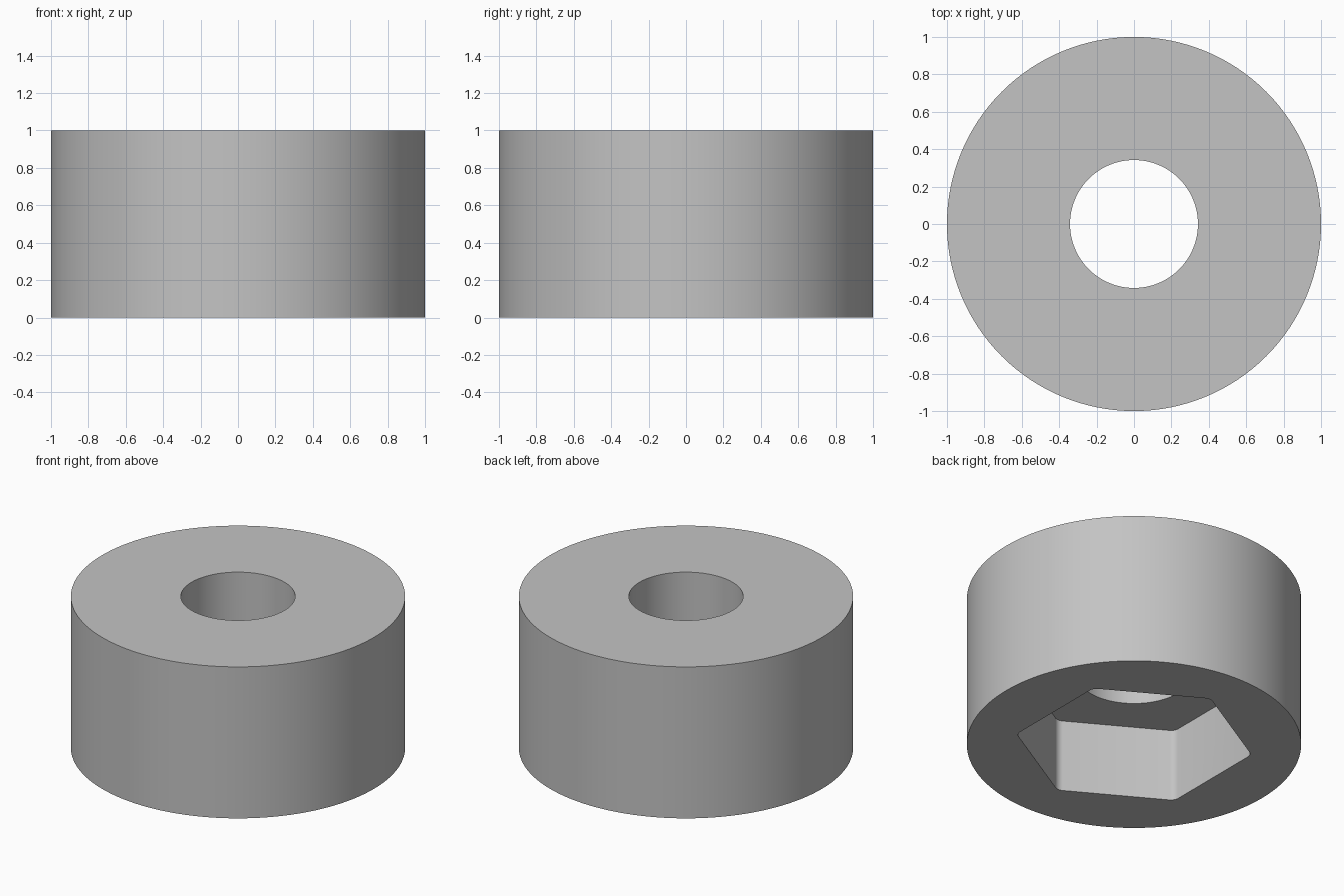
import bpy, bmesh
from math import cos, sin, radians, tau

if "Cube" in bpy.data.objects:
    bpy.data.objects.remove(bpy.data.objects["Cube"])

OUTER_R, HEIGHT, BORE_R = 1.0, 1.0, 0.342
HEX_R, HEX_DEPTH, HEX_ROUND = 0.713, 0.48, 0.03


def prism(name, radius, sides, z0, z1, start=0.0, rounding=0.0):
    """Upright prism; rounding softens its vertical edges."""
    bm = bmesh.new()
    ring = [bm.verts.new((radius * cos(start + tau * i / sides),
                          radius * sin(start + tau * i / sides), z0))
            for i in range(sides)]
    base = bm.faces.new(ring)
    top = bmesh.ops.extrude_face_region(bm, geom=[base])["geom"]
    for v in top:
        if isinstance(v, bmesh.types.BMVert):
            v.co.z = z1
    bmesh.ops.recalc_face_normals(bm, faces=bm.faces)
    if rounding:
        upright = [e for e in bm.edges
                   if abs(e.verts[0].co.z - e.verts[1].co.z) > 0.01]
        bmesh.ops.bevel(bm, geom=upright, offset=rounding, segments=5,
                        profile=0.5, affect='EDGES')
    mesh = bpy.data.meshes.new(name)
    bm.to_mesh(mesh)
    bm.free()
    obj = bpy.data.objects.new(name, mesh)
    bpy.context.collection.objects.link(obj)
    return obj


# Cylindrical body
body = prism("spacer_body", OUTER_R, 128, 0, HEIGHT)
grey = bpy.data.materials.new("plain grey")
grey.use_nodes = True
colour = (0.55, 0.55, 0.55, 1)
grey.diffuse_color = colour
grey.node_tree.nodes["Principled BSDF"].inputs["Base Color"].default_value = colour
body.data.materials.append(grey)

# Through bore, and hexagonal nut pocket in the underside
cutters = [
    prism("bore_cutter", BORE_R, 96, -0.2, HEIGHT + 0.2),
    prism("nut_pocket_cutter", HEX_R, 6, -0.2, HEX_DEPTH,
          start=radians(30), rounding=HEX_ROUND),
]

bpy.ops.object.select_all(action='DESELECT')
body.select_set(True)
bpy.context.view_layer.objects.active = body
for cutter in cutters:
    cutter.hide_render = True
    cutter.data.materials.append(grey)
    cut = body.modifiers.new(cutter.name, 'BOOLEAN')
    cut.operation = 'DIFFERENCE'
    cut.solver = 'EXACT'
    cut.object = cutter
    bpy.ops.object.modifier_apply(modifier=cut.name)
    bpy.data.objects.remove(cutter)

# Round walls smooth, rims sharp
bpy.ops.object.shade_smooth_by_angle(angle=radians(30))
